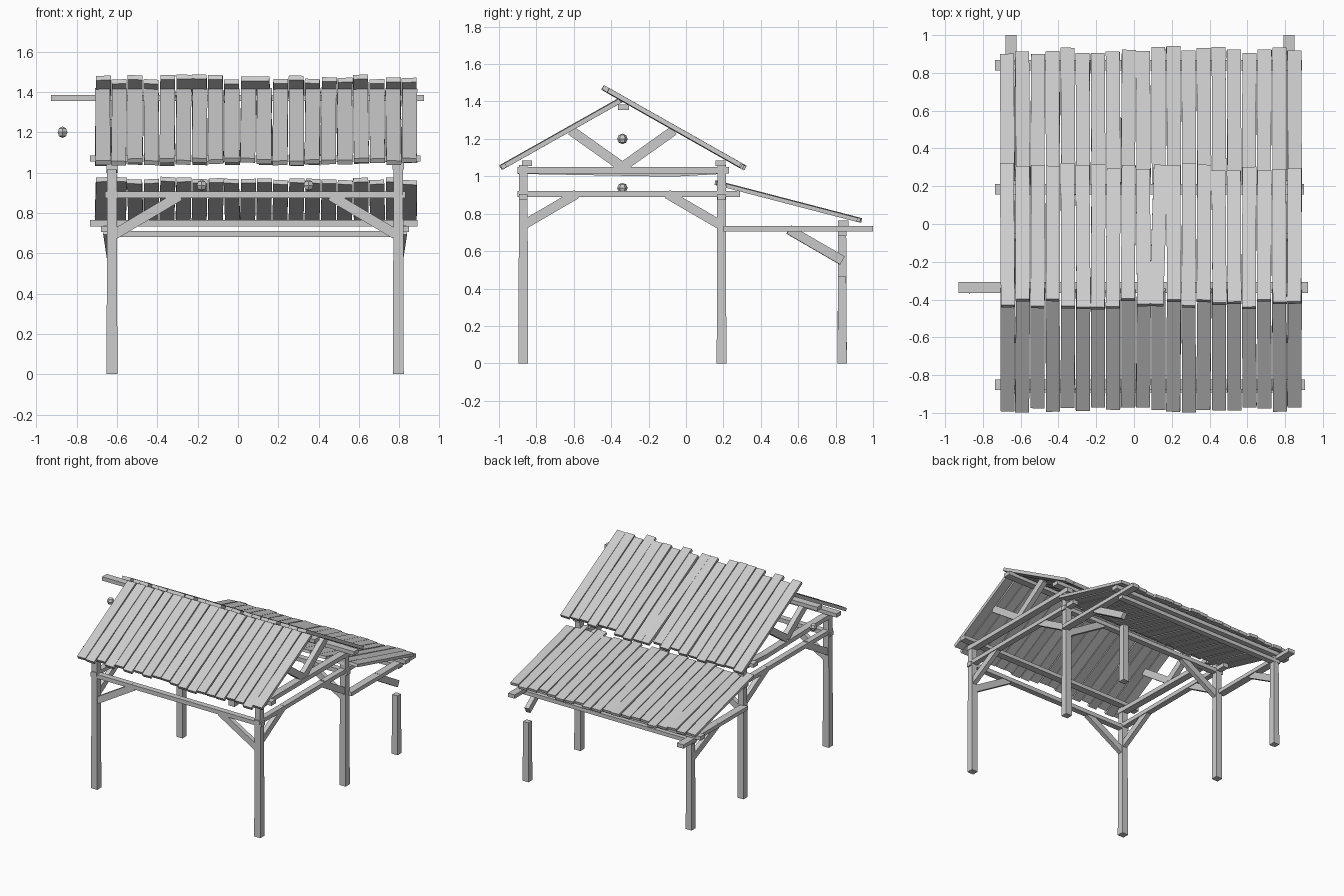
import bpy, bmesh, math, random
from mathutils import Vector, Matrix

if "Cube" in bpy.data.objects:
    bpy.data.objects.remove(bpy.data.objects["Cube"])
random.seed(4)


def beam(name, a, b, w=0.05, h=0.04, taper=1.0, roll=0.0):
    """Box running from a to b; w is its horizontal width, h its depth."""
    a, b = Vector(a), Vector(b)
    d = (b - a).normalized()
    ref = Vector((0, 0, 1)) if abs(d.z) < 0.95 else Vector((0, 1, 0))
    side = d.cross(ref).normalized()
    side = Matrix.Rotation(roll, 3, d) @ side
    up = side.cross(d)
    bm = bmesh.new()
    bmesh.ops.create_cube(bm, size=1)
    for v in bm.verts:
        s = taper if v.co.z > 0 else 1.0
        base = b if v.co.z > 0 else a
        v.co = base + side * v.co.x * w * s + up * v.co.y * h * s
    bmesh.ops.recalc_face_normals(bm, faces=bm.faces)
    me = bpy.data.meshes.new(name)
    bm.to_mesh(me)
    bm.free()
    ob = bpy.data.objects.new(name, me)
    bpy.context.collection.objects.link(ob)
    return ob


XL, XR = -0.625, 0.795            # left and right frames
YF, YM, YB = -0.87, 0.19, 0.835   # front, middle and back post rows

# Posts; the back right one is snapped off
for x, side in ((XL, "left"), (XR, "right")):
    for y, row in ((YF, "front"), (YM, "middle")):
        beam(f"{row}_{side}_post", (x, y, 0), (x, y, 1.06), 0.054, 0.052, 0.87)
    top = 0.73 if side == "left" else 0.465
    beam(f"back_{side}_post", (x, YB, 0), (x, YB, top), 0.052, 0.05, 0.86)

# Frame members running front to back, with knee braces and roof struts
for x, side, out in ((XL, "left", -1), (XR, "right", 1)):
    beam(f"{side}_side_rail", (x, -0.9, 0.905), (x, 0.29, 0.905), 0.045, 0.032)
    xo = x + 0.025 * out
    beam(f"{side}_lean_to_rail", (xo, 0.2, 0.72), (xo, 1.0, 0.72), 0.058, 0.03)
    beam(f"{side}_front_knee_brace", (x, -0.86, 0.745), (x, -0.585, 0.905), 0.035, 0.05)
    beam(f"{side}_middle_knee_brace", (x, 0.175, 0.745), (x, -0.1, 0.905), 0.035, 0.05)
    beam(f"{side}_lean_to_brace", (x, 0.835, 0.55), (xo, 0.55, 0.715), 0.035, 0.05)
    for sgn, where in ((-1, "front"), (1, "back")):
        beam(f"{side}_{where}_roof_strut", (x, -0.34, 1.05),
             (x, -0.34 + sgn * 0.275, 1.245), 0.04, 0.052)
beam("right_tie_beam", (XR, -0.9, 1.032), (XR, 0.23, 1.032), 0.056, 0.034)
beam("left_tie_beam_front", (XL, -0.9, 1.03), (XL, -0.07, 1.015), 0.056, 0.034)
beam("left_tie_beam_back", (XL, -0.07, 1.015), (XL, 0.23, 1.032), 0.056, 0.034)

# Cross beams running left to right, with knee braces
for y, row in ((YF, "front"), (YM, "middle")):
    beam(f"{row}_cross_beam", (-0.66, y, 0.89), (0.83, y, 0.89), 0.045, 0.032)
    beam(f"{row}_left_brace", (XL + 0.015, y, 0.695), (-0.29, y, 0.885), 0.035, 0.05)
    beam(f"{row}_right_brace", (XR - 0.015, y, 0.695), (0.46, y, 0.885), 0.035, 0.05)
beam("back_cross_beam", (-0.66, YB, 0.695), (0.83, YB, 0.695), 0.045, 0.03)

# Purlins and ridge pole
beam("front_purlin", (-0.735, -0.85, 1.07), (0.905, -0.85, 1.07), 0.055, 0.03)
beam("middle_purlin", (-0.735, 0.185, 1.07), (0.9, 0.185, 1.07), 0.055, 0.03)
beam("back_purlin", (-0.735, 0.84, 0.748), (0.89, 0.84, 0.748), 0.055, 0.032)
beam("ridge_pole", (-0.928, -0.335, 1.37), (0.922, -0.335, 1.37), 0.058, 0.03)


def plank_roof(name, low, high, jit_low, jit_high, thick, skew=None):
    """Row of uneven planks; low and high are (y, z) at the plank centre."""
    lo, hi = Vector((0, *low)), Vector((0, *high))
    d = (hi - lo).normalized()
    for i in range(20):
        x = -0.67 + i * 0.08
        a = lo + d * random.uniform(0, jit_low)
        b = hi - d * random.uniform(0, jit_high)
        dx = random.uniform(-0.003, 0.003)
        if i == skew:
            dx = -0.012
        a.x, b.x = x - dx, x + dx
        beam(f"{name}_plank_{i + 1}", a, b, 0.074, thick,
             roll=random.uniform(-0.06, 0.06))


# Roof slopes: front, main back (rising past the ridge) and lean-to
plank_roof("front_roof", (-0.993, 1.045), (-0.345, 1.41), 0.035, 0.01, 0.025)
plank_roof("back_roof", (0.318, 1.043), (-0.449, 1.477), 0.05, 0.055, 0.025, 10)
plank_roof("lean_to_roof", (0.94, 0.763), (0.155, 0.967), 0.045, 0.07, 0.022)

# Small hanging lamps
for i, (x, z) in enumerate(((-0.87, 1.2), (-0.18, 0.937), (0.35, 0.937))):
    bpy.ops.mesh.primitive_uv_sphere_add(segments=6, ring_count=4, radius=0.028,
                                         location=(x, -0.34, z))
    bpy.context.object.name = f"lamp_{i + 1}"
